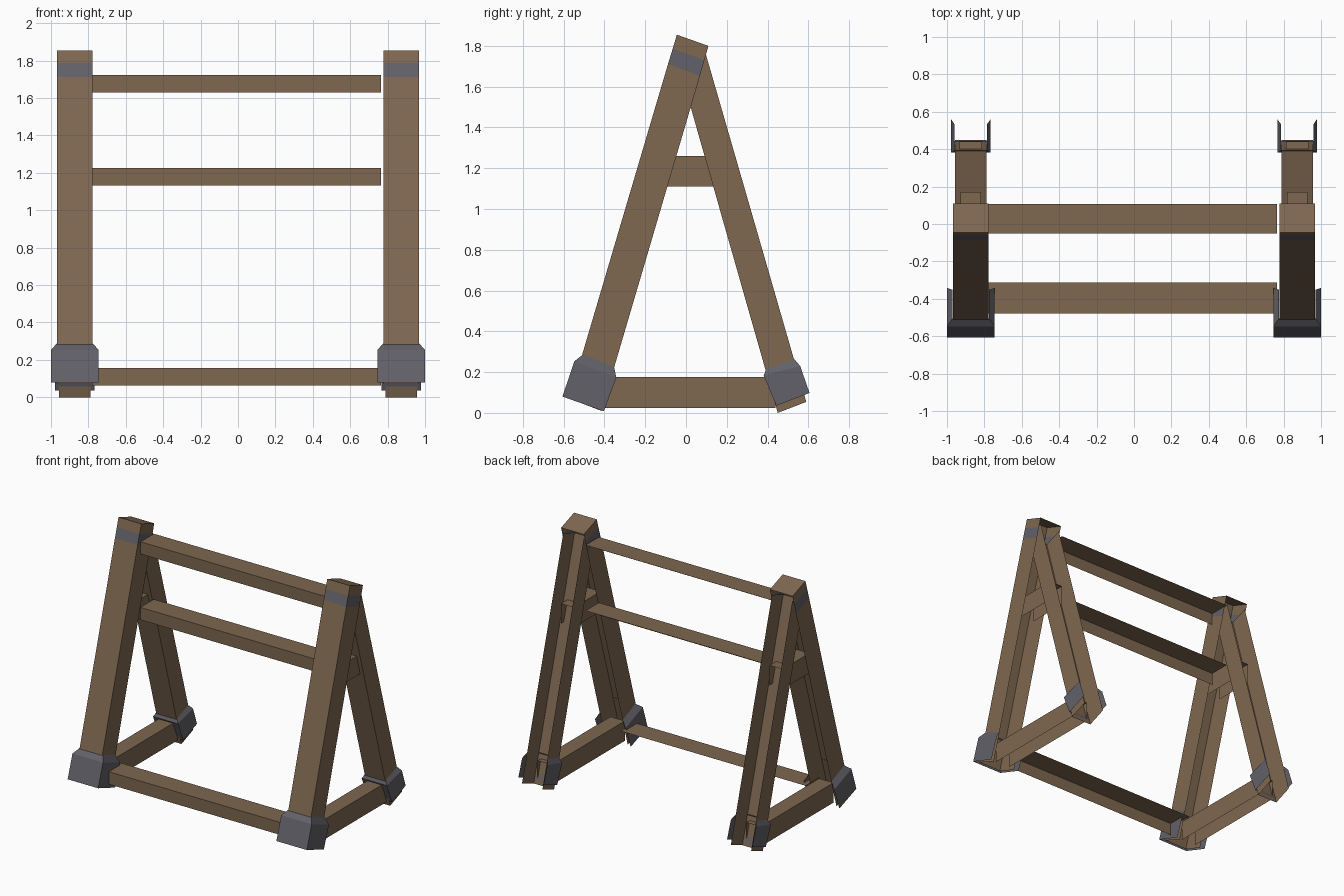
import bpy, bmesh

if "Cube" in bpy.data.objects:
    bpy.data.objects.remove(bpy.data.objects["Cube"])


def make_material(name, rgb):
    m = bpy.data.materials.new(name)
    m.diffuse_color = (*rgb, 1.0)
    m.use_nodes = True
    m.node_tree.nodes["Principled BSDF"].inputs["Base Color"].default_value = m.diffuse_color
    return m


wood = make_material("brown wood", (0.209, 0.136, 0.080))
metal = make_material("grey metal", (0.119, 0.119, 0.138))
FRONT, RIGHT, BACK, LEFT = range(4)


def open_loft(name, cx, rings, keep, cap=True, mats=(wood,), bands=()):
    """Stack of rectangles (y_front, z_front, y_back, z_back, half_width);
    only the listed sides are skinned, the rest stays open."""
    bm = bmesh.new()
    loops = []
    for yf, zf, yb, zb, h in rings:
        loops.append([bm.verts.new(p) for p in (
            (cx - h, yf, zf), (cx + h, yf, zf), (cx + h, yb, zb), (cx - h, yb, zb))])
    for i, (a, b) in enumerate(zip(loops, loops[1:])):
        for k in keep:
            n = (k + 1) % 4
            f = bm.faces.new((a[k], a[n], b[n], b[k]))
            f.material_index = 1 if i in bands else 0
    if cap:
        bm.faces.new(loops[-1])
    loose = [v for v in bm.verts if not v.link_faces]
    bmesh.ops.delete(bm, geom=loose, context='VERTS')
    me = bpy.data.meshes.new(name)
    bm.to_mesh(me)
    bm.free()
    for m in mats:
        me.materials.append(m)
    ob = bpy.data.objects.new(name, me)
    bpy.context.collection.objects.link(ob)
    return ob


def block(y0, y1, z0, z1, h):
    return [(y0, z0, y1, z0, h), (y0, z1, y1, z1, h)]


U = (FRONT, RIGHT, LEFT)

# Two A-frames, one at each end
for side, cx in (("left", -0.8725), ("right", 0.8725)):
    # front leg with a metal band near the top
    open_loft(f"{side}_front_leg", cx, [
        (-0.573, 0.07, -0.415, 0.01, 0.095),
        (-0.088, 1.712, 0.068, 1.652, 0.095),
        (-0.065, 1.787, 0.090, 1.730, 0.095),
        (-0.045, 1.855, 0.110, 1.800, 0.095)],
        U, mats=(wood, metal), bands=(1,))
    # back leg, open at the rear
    open_loft(f"{side}_back_leg", cx, [
        (0.450, 0.0, 0.590, 0.054, 0.085),
        (-0.037, 1.71, 0.098, 1.757, 0.085)], U, cap=False)
    # metal feet with a chamfered upper rim
    open_loft(f"{side}_front_foot", cx, [
        (-0.606, 0.080, -0.403, 0.008, 0.1275),
        (-0.548, 0.253, -0.342, 0.172, 0.1275),
        (-0.504, 0.287, -0.352, 0.223, 0.097)], U, cap=False, mats=(metal,))
    open_loft(f"{side}_back_foot", cx, [
        (0.443, 0.035, 0.606, 0.098, 0.105),
        (0.381, 0.184, 0.560, 0.230, 0.105),
        (0.394, 0.215, 0.532, 0.263, 0.086)], U, cap=False, mats=(metal,))
    # cross pieces joining front and back legs
    open_loft(f"{side}_upper_cross_piece", cx,
              block(-0.15, 0.17, 1.11, 1.26, 0.055), (RIGHT, LEFT))
    open_loft(f"{side}_lower_cross_piece", cx,
              block(-0.43, 0.44, 0.025, 0.175, 0.06), (RIGHT, LEFT))

# Long rails between the frames: front and top boards only
for name, y0, y1, z0, z1 in (("top_rail", -0.052, 0.108, 1.63, 1.722),
                             ("middle_rail", -0.052, 0.108, 1.132, 1.226),
                             ("bottom_rail", -0.478, -0.313, 0.062, 0.156)):
    open_loft(name, -0.0075, block(y0, y1, z0, z1, 0.7725), (FRONT,))
